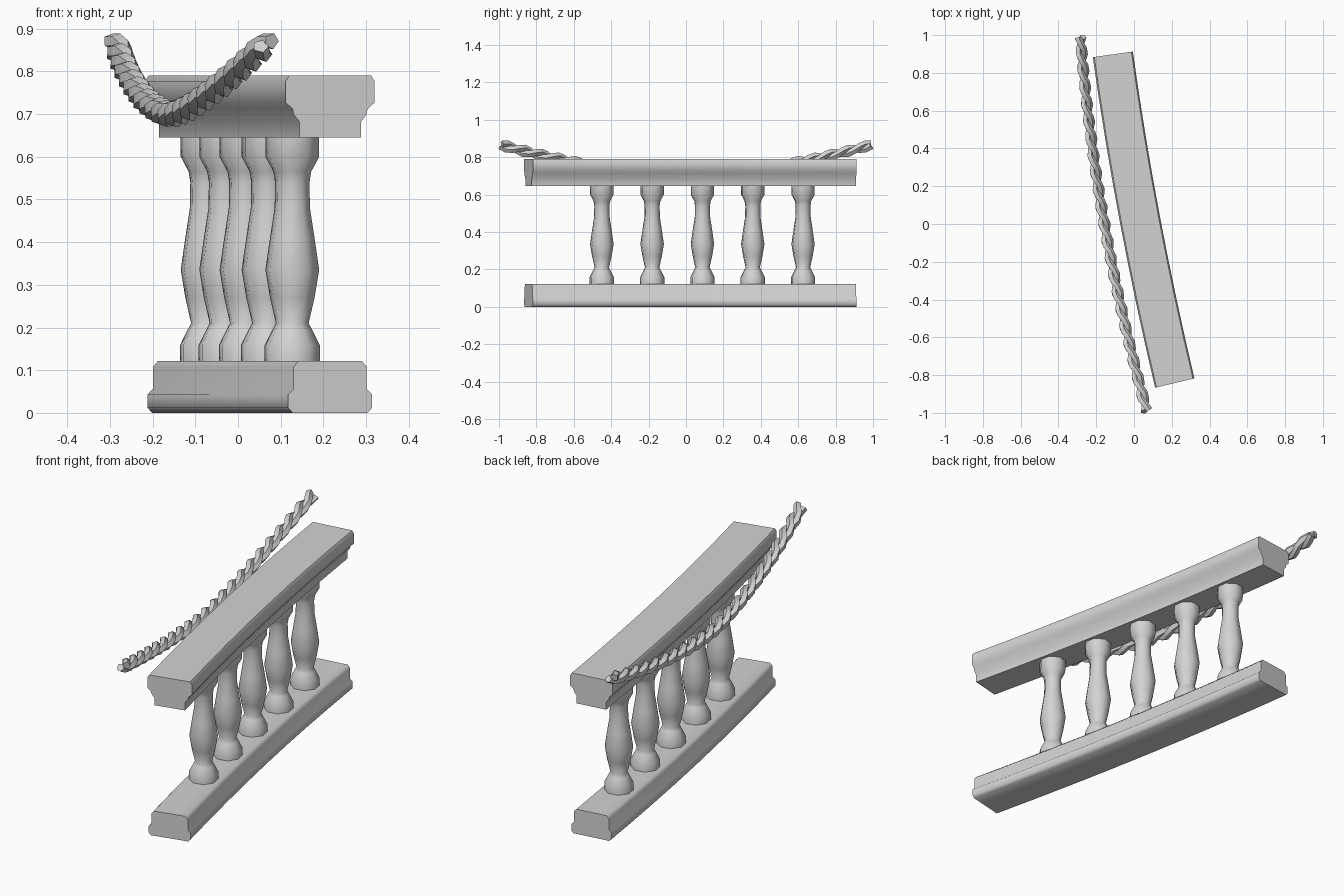
import bpy, bmesh, math
from mathutils import Vector

cube = bpy.data.objects.get("Cube")
if cube:
    bpy.data.objects.remove(cube, do_unlink=True)

stone = bpy.data.materials.new("pale_grey")
stone.use_nodes = True
GREY = (0.65, 0.65, 0.65, 1)
stone.diffuse_color = GREY
stone.node_tree.nodes["Principled BSDF"].inputs["Base Color"].default_value = GREY

UP = Vector((0, 0, 1))


def loft(name, rings, smooth_angle):
    """Skin a list of equal-length point rings and cap both ends."""
    bm = bmesh.new()
    loops = [[bm.verts.new(p) for p in ring] for ring in rings]
    n = len(loops[0])
    for a, b in zip(loops, loops[1:]):
        for i in range(n):
            bm.faces.new((a[i], a[(i + 1) % n], b[(i + 1) % n], b[i]))
    bm.faces.new(loops[0][::-1])
    bm.faces.new(loops[-1])
    bmesh.ops.recalc_face_normals(bm, faces=bm.faces)
    mesh = bpy.data.meshes.new(name)
    bm.to_mesh(mesh)
    bm.free()
    mesh.materials.append(stone)
    obj = bpy.data.objects.new(name, mesh)
    bpy.context.collection.objects.link(obj)
    bpy.ops.object.select_all(action='DESELECT')
    obj.select_set(True)
    bpy.context.view_layer.objects.active = obj
    bpy.ops.object.shade_smooth_by_angle(angle=math.radians(smooth_angle))


def rail_centre(y):
    """Gently curved plan line shared by the rails and balusters."""
    return Vector((0.036 - 0.19 * y + 0.028 * y * y, y, 0))


def rail_side(y):
    return Vector((1, 0.19 - 0.056 * y, 0)).normalized()


def make_rail(name, half_profile):
    """Sweep a symmetric moulding, given as (half width, z), along the plan line."""
    profile = half_profile + [(-w, z) for w, z in reversed(half_profile)]
    rings = []
    for i in range(9):
        y = -0.842 + 1.74 * i / 8
        rings.append([rail_centre(y) + rail_side(y) * w + UP * z for w, z in profile])
    loft(name, rings, 58)


# Moulded rails
make_rail("bottom_rail", [(0.09, 0), (0.101, 0.012), (0.101, 0.043), (0.088, 0.056),
                          (0.088, 0.108), (0.076, 0.122)])
make_rail("top_rail", [(0.074, 0.645), (0.074, 0.682), (0.088, 0.7), (0.09, 0.712),
                       (0.107, 0.727), (0.107, 0.777), (0.099, 0.79)])

# Turned eight-sided balusters
turning = [(0.066, 0.115), (0.066, 0.158), (0.047, 0.195), (0.039, 0.21), (0.053, 0.27),
           (0.064, 0.335), (0.053, 0.41), (0.042, 0.48), (0.041, 0.54), (0.045, 0.565),
           (0.064, 0.6), (0.064, 0.65)]
for k in range(5):
    y = -0.45 + 0.269 * k
    side = rail_side(y)
    ahead = UP.cross(side)
    angles = [math.tau * (j + 0.5) / 8 for j in range(8)]
    rings = [[rail_centre(y) + UP * z + (side * math.cos(a) + ahead * math.sin(a)) * r
              for a in angles] for r, z in turning]
    loft("baluster_%d" % (k + 1), rings, 50)


# Sagging rope of two twisted strands
def rope_centre(t):
    return Vector((-0.158 - 0.177 * t + 0.05 * t * t, t, 0.7 + 0.168 * abs(t) ** 1.6))


def strand_point(t, phase):
    tangent = (rope_centre(t + 0.01) - rope_centre(t - 0.01)).normalized()
    u = tangent.cross(UP).normalized()
    v = u.cross(tangent)
    a = phase + math.tau * 5.5 * t
    return rope_centre(t) + (u * math.cos(a) + v * math.sin(a)) * 0.015


for s in range(2):
    phase = math.pi * s
    rings = []
    for i in range(67):
        t = -0.988 + 1.976 * i / 66
        c = strand_point(t, phase)
        d = (strand_point(t + 0.01, phase) - strand_point(t - 0.01, phase)).normalized()
        u = d.cross(UP).normalized()
        v = u.cross(d)
        rings.append([c + (u * math.cos(math.tau * j / 5) + v * math.sin(math.tau * j / 5)) * 0.019
                      for j in range(5)])
    loft("rope_strand_%d" % (s + 1), rings, 35)
